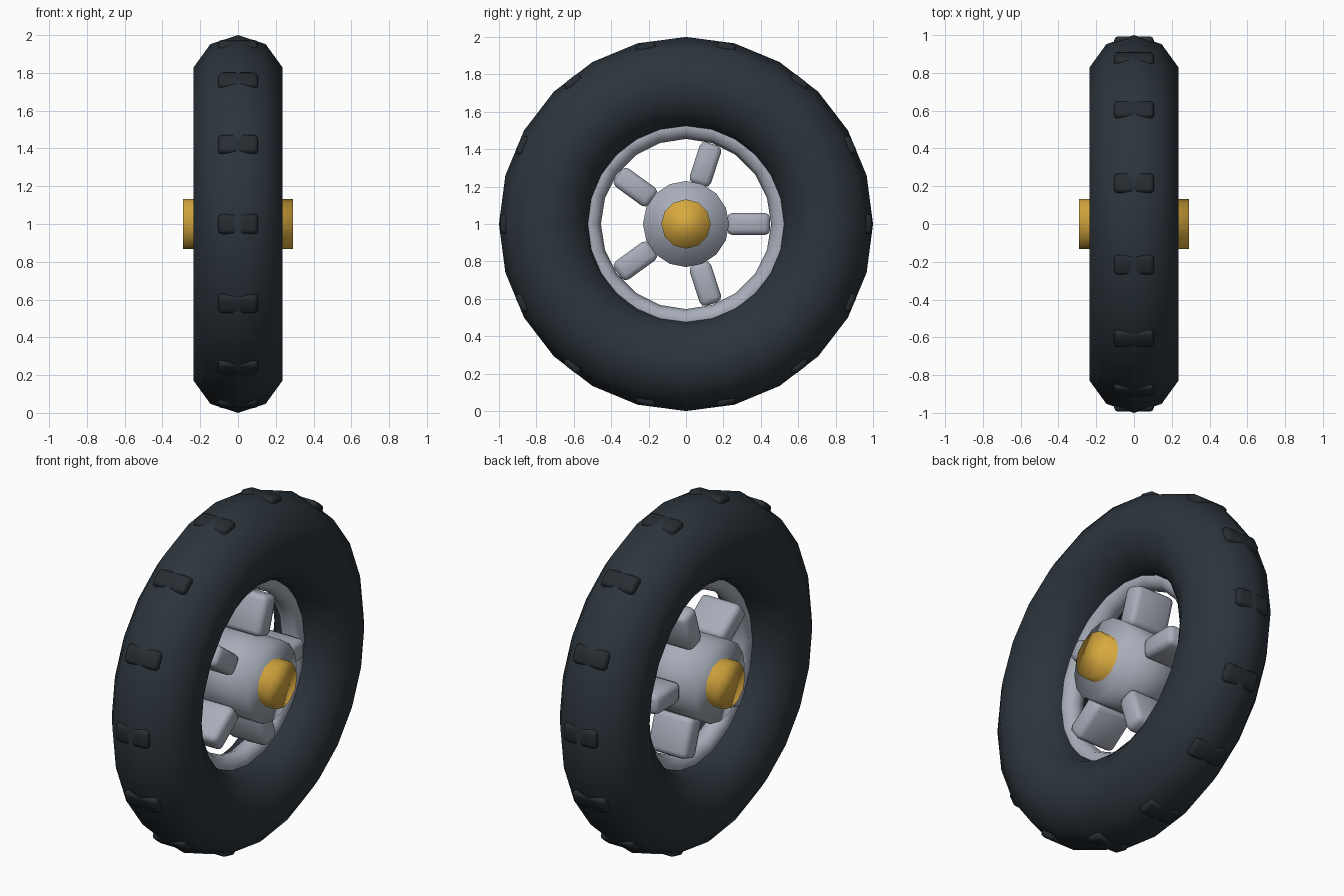
import bpy, math
from mathutils import Matrix, Vector

if "Cube" in bpy.data.objects:
    bpy.data.objects.remove(bpy.data.objects["Cube"])

CENTRE = Vector((0, 0, 1))


def material(name, rgb):
    m = bpy.data.materials.new(name)
    m.diffuse_color = (*rgb, 1)
    m.use_nodes = True
    m.node_tree.nodes["Principled BSDF"].inputs["Base Color"].default_value = m.diffuse_color
    return m


RUBBER = material("dark rubber", (0.025, 0.035, 0.045))
TREAD = material("tread rubber", (0.019, 0.025, 0.031))
METAL = material("light grey metal", (0.39, 0.42, 0.49))
GOLD = material("gold", (0.69, 0.40, 0.05))


def finish(name, mat):
    ob = bpy.context.object
    ob.name = name
    ob.data.materials.append(mat)
    bpy.ops.object.shade_smooth()
    return ob


def ring(name, major, minor, segs, minor_segs, mat):
    bpy.ops.mesh.primitive_torus_add(
        major_radius=major, minor_radius=minor, major_segments=segs,
        minor_segments=minor_segs, location=CENTRE, rotation=(0, math.pi / 2, 0))
    return finish(name, mat)


def barrel(name, radius, length, sides, mat):
    bpy.ops.mesh.primitive_cylinder_add(
        radius=radius, depth=length, vertices=sides,
        location=CENTRE, rotation=(0, math.pi / 2, 0))
    return finish(name, mat)


def radial_block(name, angle, radius, size, bevel, mat):
    """Rounded box placed around the x axis; size is (x, radial, tangential)."""
    bpy.ops.mesh.primitive_cube_add(size=1)
    ob = finish(name, mat)
    ob.data.transform(Matrix.Diagonal((*size, 1)))
    ob.location = CENTRE + Vector((0, math.cos(angle), math.sin(angle))) * radius
    ob.rotation_euler = (angle, 0, 0)
    mod = ob.modifiers.new("rounded edges", 'BEVEL')
    mod.width = bevel
    mod.segments = 2
    return ob


# Tyre and rim
ring("tyre", 0.752, 0.248, 24, 10, RUBBER)
ring("rim", 0.52, 0.065, 20, 8, METAL)

# Hub and axle
barrel("hub", 0.23, 0.44, 16, METAL)
barrel("axle", 0.132, 0.58, 12, GOLD)

# Five spokes
for i in range(5):
    radial_block(f"spoke_{i + 1}", i * math.tau / 5, 0.335,
                 (0.25, 0.23, 0.12), 0.03, METAL)

# Fourteen tread blocks, partly sunk in the tyre
for i in range(14):
    radial_block(f"tread_{i + 1}", i * math.tau / 14, 0.963,
                 (0.21, 0.06, 0.105), 0.02, TREAD)
